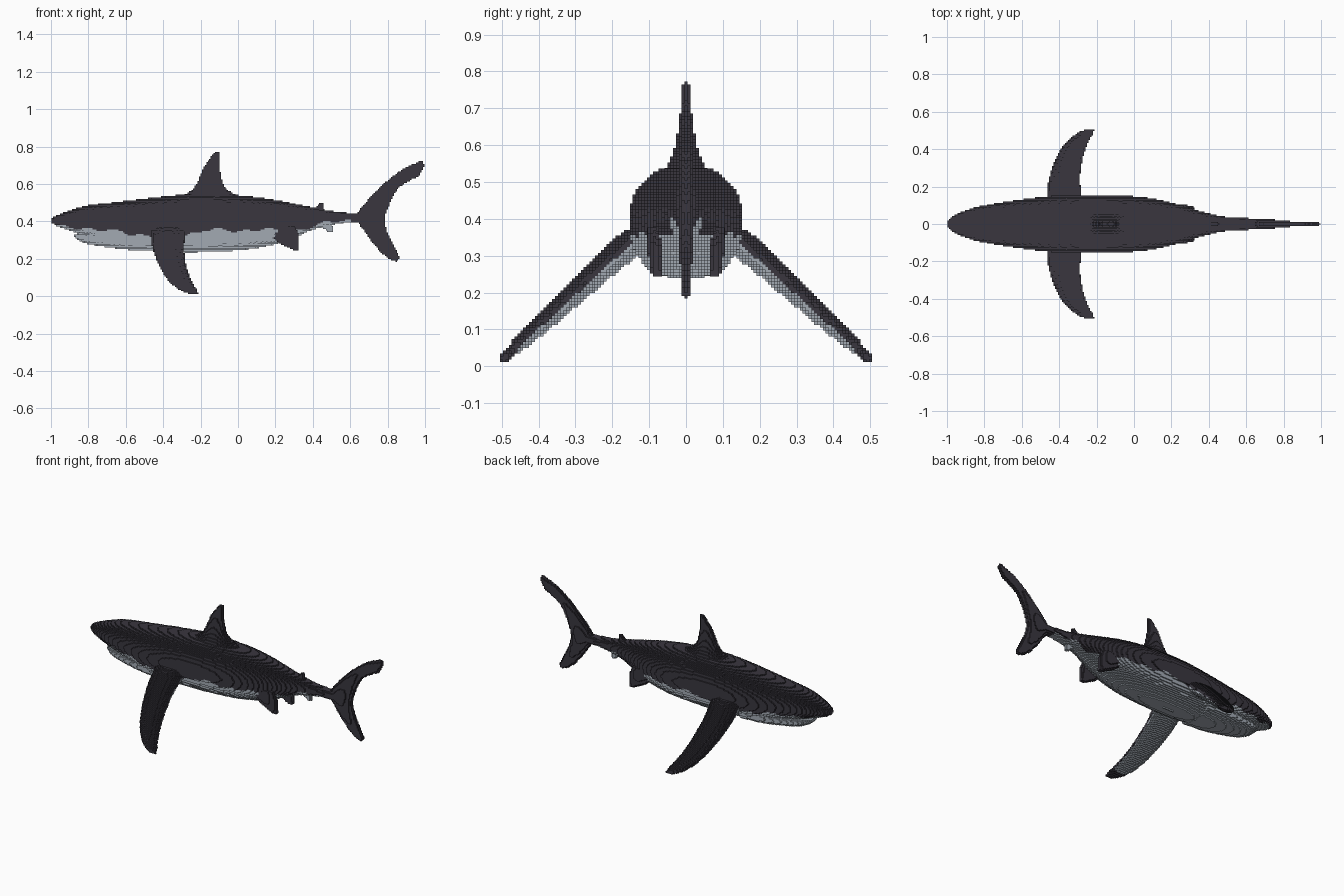
import bpy
import bmesh
from math import sin, cos, pi, copysign
from mathutils import Vector

CELL_SPAN = 2.0      # width of the block grid, split into 2 ** DEPTH cells
DEPTH = 8

if "Cube" in bpy.data.objects:
    bpy.data.objects.remove(bpy.data.objects["Cube"])


def make_material(name, rgb):
    mat = bpy.data.materials.new(name)
    mat.use_nodes = True
    mat.diffuse_color = (*rgb, 1)
    bsdf = next(n for n in mat.node_tree.nodes if n.type == 'BSDF_PRINCIPLED')
    bsdf.inputs["Base Color"].default_value = (*rgb, 1)
    return mat


materials = [make_material("dark_slate", (.041, .037, .049)),
             make_material("pale_grey", (.36, .40, .45))]
DARK, PALE = 0, 1


def refine(rows, steps=6):
    """Smooth curve through rows of numbers."""
    out = []
    last = len(rows) - 1
    for i in range(last):
        p, a, b, q = rows[max(i - 1, 0)], rows[i], rows[i + 1], rows[min(i + 2, last)]
        for k in range(steps):
            t = k / steps
            out.append([.5 * (2 * v1 + (v2 - v0) * t
                              + (2 * v0 - 5 * v1 + 4 * v2 - v3) * t ** 2
                              + (3 * v1 - v0 - 3 * v2 + v3) * t ** 3)
                        for v0, v1, v2, v3 in zip(p, a, b, q)])
    return out + [list(rows[-1])]


def loft(name, sections, side, colour_rule, power=1.0, sides=32):
    """Skin oval sections (edge point, opposite point, half thickness), then turn to blocks."""
    bm = bmesh.new()
    rings = []
    for a, b, thick in sections:
        a, b = Vector(a), Vector(b)
        ring = []
        for k in range(sides):
            c, s = cos(2 * pi * k / sides), sin(2 * pi * k / sides)
            c, s = copysign(abs(c) ** power, c), copysign(abs(s) ** power, s)
            ring.append(bm.verts.new((a + b) / 2 + (a - b) / 2 * c + side * thick * s))
        rings.append(ring)
    for r0, r1 in zip(rings, rings[1:]):
        for k in range(sides):
            n = (k + 1) % sides
            bm.faces.new((r0[k], r0[n], r1[n], r1[k]))
    bm.faces.new(rings[0])
    bm.faces.new(rings[-1])
    bmesh.ops.recalc_face_normals(bm, faces=bm.faces)
    mesh = bpy.data.meshes.new(name)
    bm.to_mesh(mesh)
    bm.free()
    obj = bpy.data.objects.new(name, mesh)
    bpy.context.collection.objects.link(obj)

    # Same block size on every part
    mod = obj.modifiers.new("blocks", 'REMESH')
    mod.mode = 'BLOCKS'
    mod.octree_depth = DEPTH
    size = max(max(v.co[i] for v in mesh.vertices) - min(v.co[i] for v in mesh.vertices)
               for i in range(3))
    mod.scale = min(size / CELL_SPAN, .99)
    mod.use_remove_disconnected = False
    bpy.context.view_layer.update()
    graph = bpy.context.evaluated_depsgraph_get()
    blocks = bpy.data.meshes.new_from_object(obj.evaluated_get(graph))
    obj.modifiers.clear()
    obj.data = blocks
    blocks.name = name
    blocks.materials.clear()
    for mat in materials:
        blocks.materials.append(mat)
    for face in blocks.polygons:
        face.material_index = colour_rule(face.center)
    return obj


ACROSS = Vector((0, 1, 0))


def all_dark(p):
    return DARK


def all_pale(p):
    return PALE


# Wavy border between dark back and pale belly
BORDER = [(-1, .385), (-.85, .36), (-.62, .35), (-.57, .325), (-.28, .325), (-.18, .352),
          (-.1, .36), (0, .345), (.15, .36), (.3, .345), (.4, .37), (.47, .4), (.6, .405),
          (.63, .36), (1, .3)]


def belly_rule(p):
    for (x0, z0), (x1, z1) in zip(BORDER, BORDER[1:]):
        if p.x <= x1:
            border = z0 + (z1 - z0) * (p.x - x0) / (x1 - x0)
            return PALE if p.z < border + .006 * sin(45 * p.x) else DARK
    return DARK


def trunk(name, rows, power):
    loft(name, [((x, 0, top), (x, 0, low), w) for x, top, low, w in refine(rows)],
         ACROSS, belly_rule, power)


# Body: x, top, bottom, half width
trunk("body", [
    (-1, .415, .395, .012), (-.97, .432, .375, .04), (-.9, .457, .352, .072),
    (-.8, .485, .32, .1), (-.6, .51, .26, .132), (-.4, .533, .24, .152),
    (-.22, .548, .235, .156), (0, .54, .245, .148), (.1, .53, .257, .136),
    (.2, .515, .277, .115), (.3, .495, .312, .085), (.4, .474, .355, .056),
    (.5, .455, .38, .038), (.6, .445, .395, .032), (.7, .445, .395, .028)], .92)

# Lower jaw
trunk("lower_jaw", [
    (-.875, .332, .316, .025), (-.85, .336, .297, .055), (-.78, .34, .275, .082),
    (-.6, .34, .25, .112), (-.45, .35, .242, .12)], .9)


# Upright fins: leading x, z, trailing x, z, half thickness
def upright_fin(name, rows, rule, y=0.0, lean=0.0):
    sections = []
    for i, (ax, az, bx, bz, t) in enumerate(refine(rows)):
        off = y - lean * i
        sections.append(((ax, off, az), (bx, off, bz), t))
    loft(name, sections, ACROSS, rule)


upright_fin("dorsal_fin", [
    (-.31, .53, .01, .53, .06), (-.25, .565, -.05, .565, .042),
    (-.222, .6, -.08, .6, .029), (-.2, .65, -.093, .65, .02),
    (-.177, .7, -.1, .7, .014), (-.143, .745, -.1, .745, .01),
    (-.12, .772, -.098, .768, .007)], all_dark)

upright_fin("tail_fin", [
    (.985, .722, .998, .7, .008), (.95, .712, .968, .645, .01),
    (.88, .678, .925, .622, .013), (.79, .61, .855, .575, .016),
    (.7, .52, .813, .5, .021), (.63, .425, .787, .425, .028),
    (.665, .365, .79, .37, .022), (.72, .285, .812, .31, .017),
    (.79, .213, .842, .25, .013), (.848, .184, .866, .2, .009)], all_dark)

upright_fin("second_dorsal_fin", [
    (.385, .46, .46, .46, .014), (.42, .48, .458, .48, .011),
    (.438, .498, .46, .496, .008)], all_dark)

upright_fin("anal_fin", [
    (.42, .385, .5, .385, .014), (.46, .36, .51, .36, .011),
    (.485, .343, .51, .341, .008)], all_pale)


# Pectoral fin: leading x, trailing x, y, z, half thickness
PECTORAL = refine([
    (-.47, -.27, .08, .37, .04), (-.465, -.28, .16, .325, .039),
    (-.455, -.288, .24, .255, .034), (-.42, -.275, .345, .158, .028),
    (-.372, -.25, .425, .085, .022), (-.31, -.222, .48, .035, .015),
    (-.25, -.212, .504, .012, .009)])


def underside_rule(p):
    y = abs(p.y)
    middle = .325 - (y - .16) * .92
    return PALE if p.z < middle - .004 and y < .455 else DARK


# Paired fins on both sides
for label, s in (("near", -1), ("far", 1)):
    loft(label + "_pectoral_fin",
         [((a, s * y, z), (b, s * y, z), t) for a, b, y, z, t in PECTORAL],
         Vector((0, s * .68, .73)), underside_rule)
    upright_fin(label + "_pelvic_fin", [
        (.11, .38, .3, .38, .022), (.16, .33, .325, .33, .021),
        (.22, .285, .328, .285, .018), (.285, .25, .328, .25, .014),
        (.305, .24, .325, .24, .01)], all_dark, y=s * .086, lean=s * .0004)
